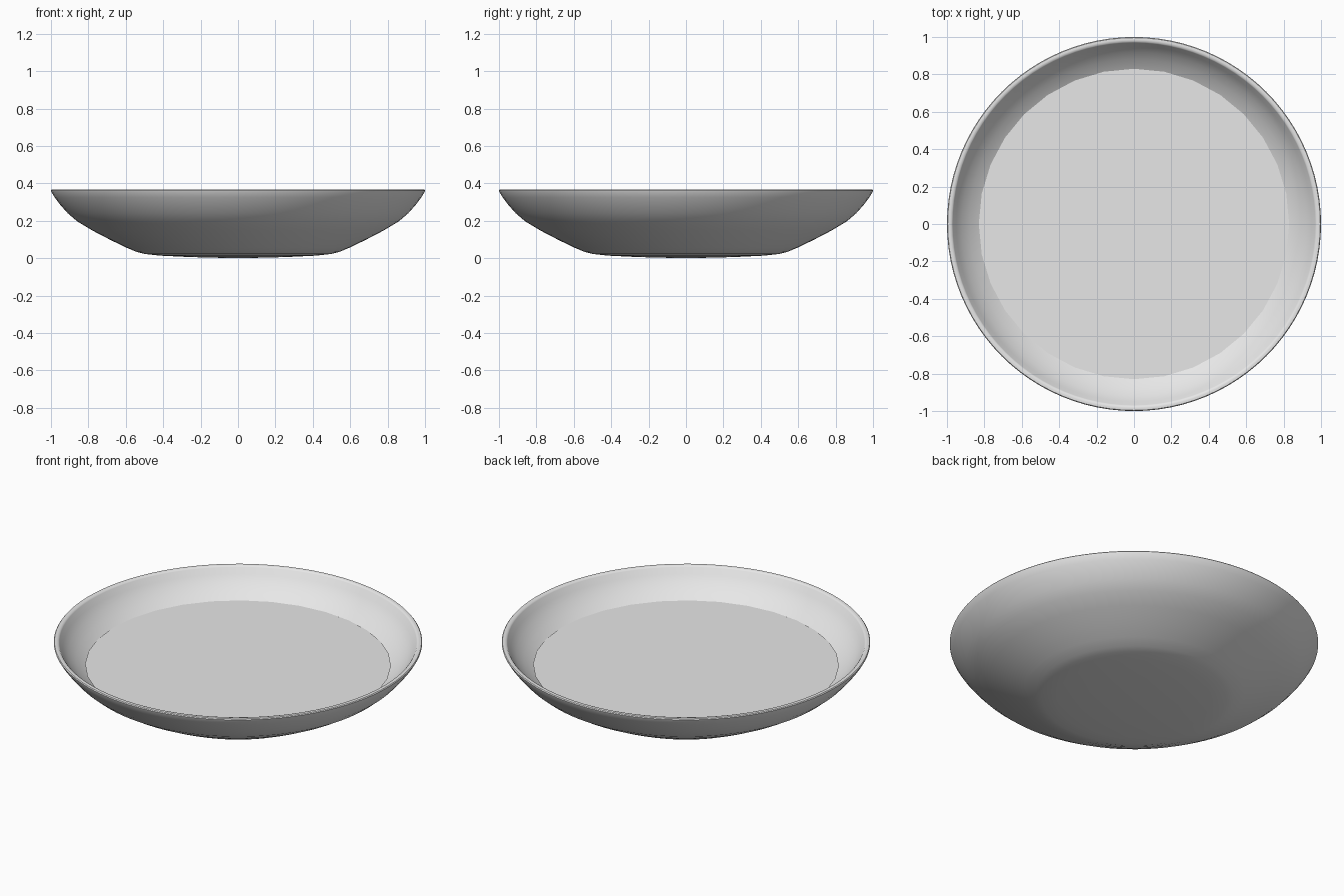
import bpy
import bmesh
import math

old = bpy.data.objects.get("Cube")
if old:
    bpy.data.objects.remove(old, do_unlink=True)


def make_material(name, colour):
    mat = bpy.data.materials.new(name)
    mat.use_nodes = True
    mat.diffuse_color = colour
    mat.node_tree.nodes["Principled BSDF"].inputs["Base Color"].default_value = colour
    return mat


def lathe(name, profile, segments, mat):
    """Spin an (r, z) profile that starts and ends on the axis into a solid."""
    bm = bmesh.new()
    verts = [bm.verts.new((r, 0, z)) for r, z in profile]
    edges = [bm.edges.new(pair) for pair in zip(verts, verts[1:])]
    bmesh.ops.spin(bm, geom=verts + edges, cent=(0, 0, 0), axis=(0, 0, 1),
                   angle=math.tau, steps=segments, use_merge=True)
    bmesh.ops.remove_doubles(bm, verts=bm.verts, dist=0.0005)
    bmesh.ops.recalc_face_normals(bm, faces=bm.faces)
    mesh = bpy.data.meshes.new(name)
    bm.to_mesh(mesh)
    bm.free()
    mesh.materials.append(mat)
    obj = bpy.data.objects.new(name, mesh)
    bpy.context.collection.objects.link(obj)
    bpy.ops.object.select_all(action="DESELECT")
    obj.select_set(True)
    bpy.context.view_layer.objects.active = obj
    bpy.ops.object.shade_smooth_by_angle(angle=math.radians(40))
    return obj


grey = make_material("light grey", (0.8, 0.8, 0.8, 1))

# Bowl: outer wall, rolled rim, then the inner wall back to the axis
outer = [(0, 0), (0.25, 0.006), (0.42, 0.014), (0.5, 0.023), (0.54, 0.033),
         (0.6, 0.058), (0.68, 0.097), (0.78, 0.149), (0.86, 0.197),
         (0.91, 0.24), (0.95, 0.285), (0.98, 0.325), (0.998, 0.355)]
rim = [(1, 0.362), (0.996, 0.367), (0.985, 0.368), (0.974, 0.366), (0.969, 0.36)]
inner = [(0.95, 0.328), (0.92, 0.292), (0.88, 0.255), (0.83, 0.22),
         (0.75, 0.174), (0.6, 0.1), (0.5, 0.06), (0, 0.04)]
lathe("bowl", outer + rim + inner, 96, grey)

# Flat filling, a coarser disc resting inside the wall
lathe("filling", [(0, 0.225), (0.83, 0.225), (0.8, 0.205), (0, 0.205)], 32, grey)
